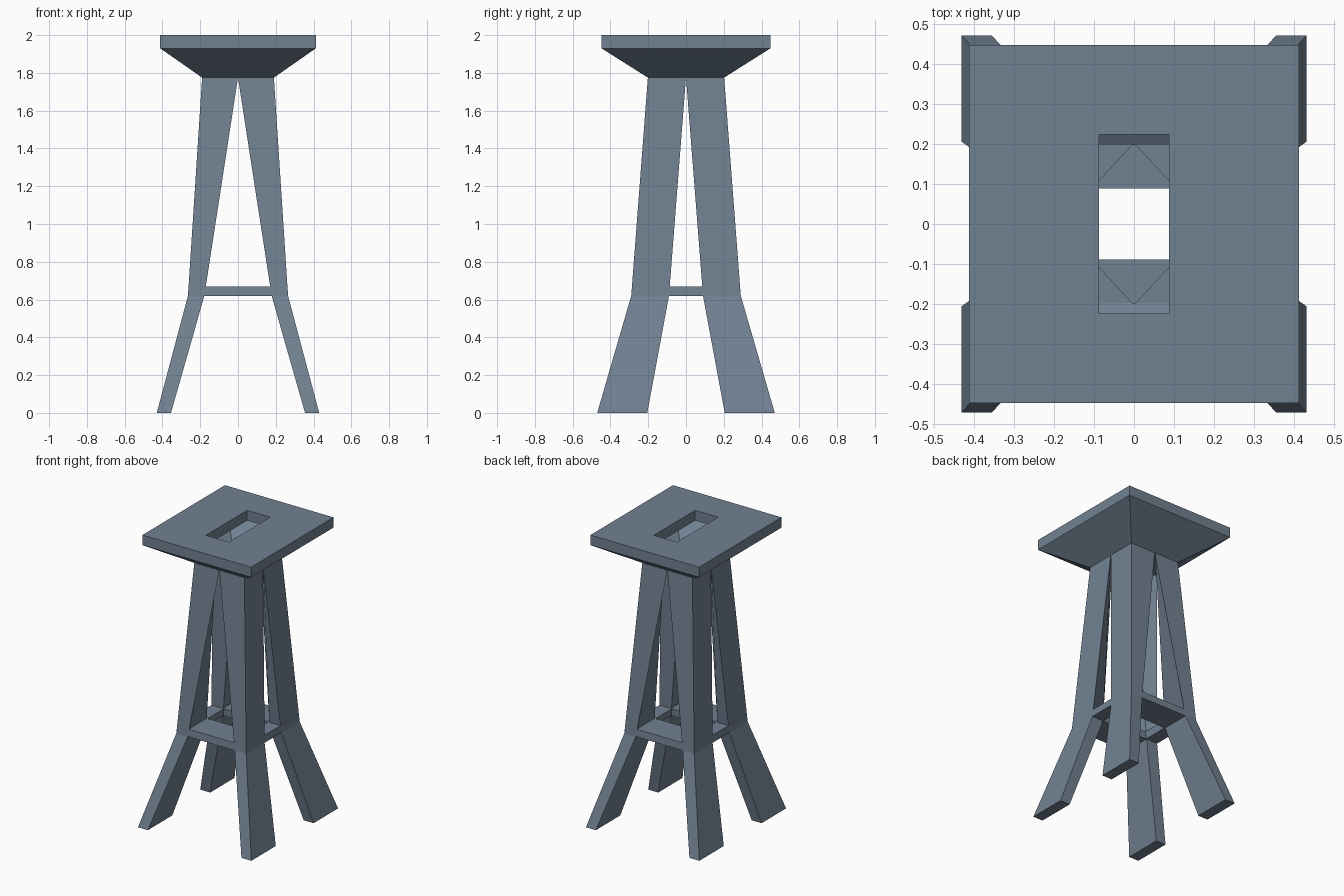
import bpy, bmesh

if "Cube" in bpy.data.objects:
    bpy.data.objects.remove(bpy.data.objects["Cube"])

slate = bpy.data.materials.new("slate blue grey")
slate.diffuse_color = (0.165, 0.22, 0.285, 1)
slate.use_nodes = True
slate.node_tree.nodes["Principled BSDF"].inputs["Base Color"].default_value = slate.diffuse_color


def rect(x, y, z):
    return [(-x, -y, z), (x, -y, z), (x, y, z), (-x, y, z)]


def loft(name, rings, closed=False, caps=False):
    """Join successive four-point rings with quads; closed links last to first."""
    bm = bmesh.new()
    rows = [[bm.verts.new(p) for p in r] for r in rings]
    pairs = list(zip(rows, rows[1:]))
    if closed:
        pairs.append((rows[-1], rows[0]))
    for a, b in pairs:
        for i in range(4):
            j = (i + 1) % 4
            bm.faces.new((a[i], a[j], b[j], b[i]))
    if caps:
        bm.faces.new(rows[0])
        bm.faces.new(rows[-1])
    bmesh.ops.recalc_face_normals(bm, faces=bm.faces)
    mesh = bpy.data.meshes.new(name)
    bm.to_mesh(mesh)
    bm.free()
    mesh.materials.append(slate)
    ob = bpy.data.objects.new(name, mesh)
    bpy.context.collection.objects.link(ob)
    return ob


# seat slab with rectangular slot
loft("seat", [rect(0.412, 0.447, 1.93), rect(0.412, 0.447, 2.0),
              rect(0.087, 0.224, 2.0), rect(0.087, 0.224, 1.93)], closed=True)

# tapered hollow skirt below the seat
loft("seat_skirt", [rect(0.19, 0.202, 1.775), rect(0.412, 0.447, 1.93),
                    rect(0.405, 0.44, 1.93), rect(0.185, 0.197, 1.777)], closed=True)

# footrest frame, flush with the legs
loft("footrest_frame", [rect(0.265, 0.29, 0.62), rect(0.262, 0.286, 0.67),
                        rect(0.168, 0.088, 0.67), rect(0.175, 0.09, 0.62)], closed=True)

# four splayed legs with a knee at the footrest, meeting under the seat
for sx, side in ((-1, "left"), (1, "right")):
    for sy, end in ((-1, "front"), (1, "back")):
        def section(x0, x1, y0, y1, z):
            return [(sx * x, sy * y, z) for x, y in
                    ((x0, y0), (x1, y0), (x1, y1), (x0, y1))]
        top = [(sx * x, sy * y, 1.775) for x, y in
               ((0.094, 0.1), (0.19, 0.0), (0.19, 0.202), (0.0, 0.202))]
        loft(f"{end}_{side}_leg", [section(0.355, 0.43, 0.205, 0.47, 0),
                                   section(0.178, 0.265, 0.09, 0.29, 0.62),
                                   top], caps=True)
